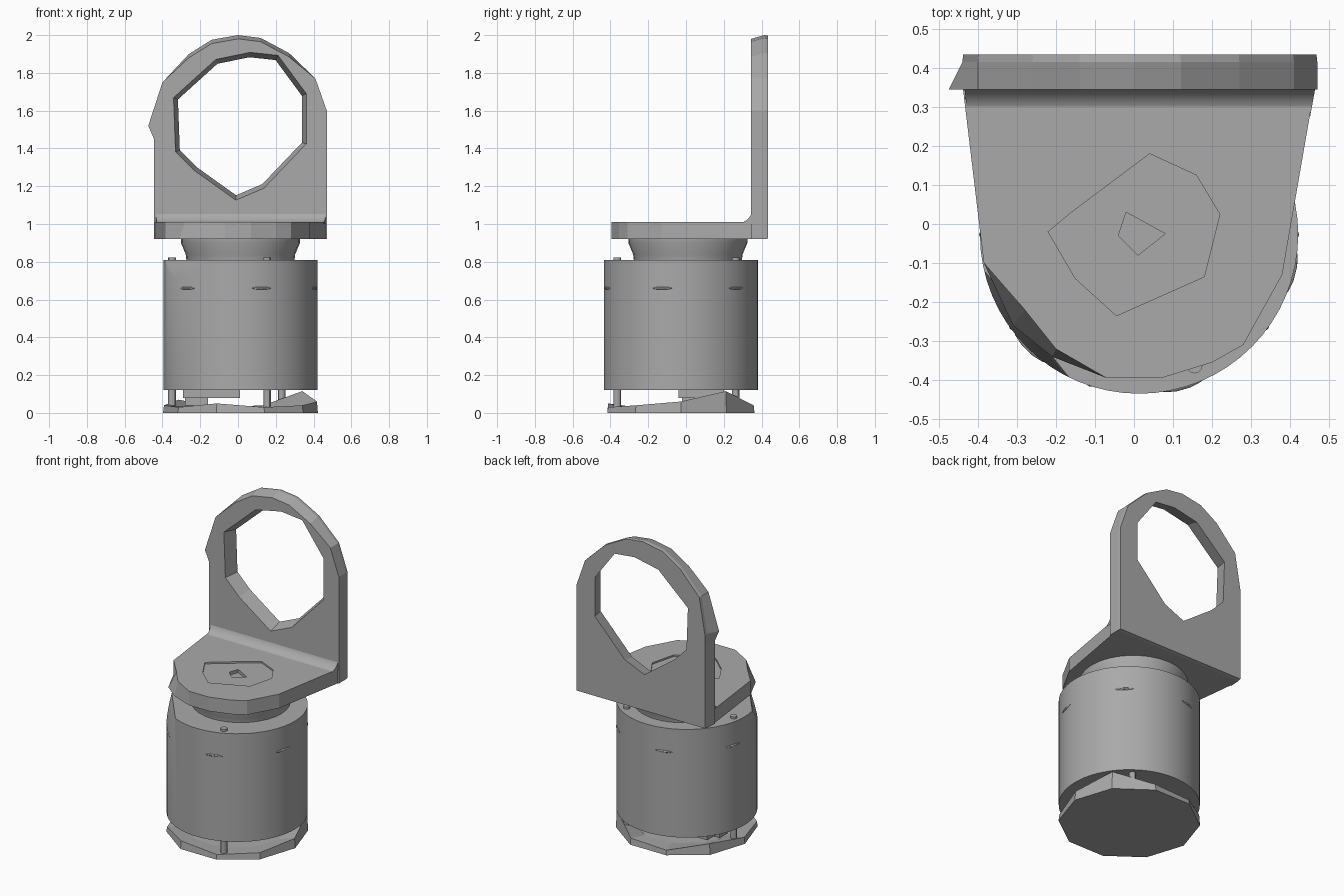
import bpy, bmesh
from math import cos, sin, pi, radians
from mathutils import Vector

default_cube = bpy.data.objects.get("Cube")
if default_cube:
    bpy.data.objects.remove(default_cube, do_unlink=True)

grey = bpy.data.materials.new("Plain grey")
grey.use_nodes = True
GREY_VALUE = (0.4, 0.4, 0.4, 1)
grey.diffuse_color = GREY_VALUE
grey.node_tree.nodes["Principled BSDF"].inputs["Base Color"].default_value = GREY_VALUE

AXIS_X, AXIS_Y = 0.013, -0.027


def finish(name, bm, smooth=False):
    """Turn a bmesh into a grey object."""
    bmesh.ops.recalc_face_normals(bm, faces=bm.faces)
    mesh = bpy.data.meshes.new(name)
    bm.to_mesh(mesh)
    bm.free()
    mesh.materials.append(grey)
    obj = bpy.data.objects.new(name, mesh)
    bpy.context.collection.objects.link(obj)
    if smooth:
        bpy.ops.object.select_all(action="DESELECT")
        obj.select_set(True)
        bpy.context.view_layer.objects.active = obj
        bpy.ops.object.shade_smooth_by_angle(angle=radians(30))
    return obj


def loft_bm(loops):
    """Bridge loops of equal length and cap both ends."""
    bm = bmesh.new()
    rows = [[bm.verts.new(p) for p in loop] for loop in loops]
    for low, high in zip(rows, rows[1:]):
        for i in range(len(low)):
            j = (i + 1) % len(low)
            bm.faces.new((low[i], low[j], high[j], high[i]))
    bm.faces.new(rows[0])
    bm.faces.new(rows[-1])
    return bm


def loft(name, loops, smooth=False):
    return finish(name, loft_bm(loops), smooth)


def circle(radius, z, sides, x=AXIS_X, y=AXIS_Y, turn=0.0):
    steps = [turn + 2 * pi * i / sides for i in range(sides)]
    return [(x + radius * cos(a), y + radius * sin(a), z) for a in steps]


def lathe(name, profile, sides, smooth=False, **place):
    return loft(name, [circle(r, z, sides, **place) for r, z in profile], smooth)


def flat(points, z):
    return [(x, y, z) for x, y in points]


def upright(points, y, grow=1.0, centre=(0.01, 1.52)):
    cx, cz = centre
    return [(cx + (x - cx) * grow, y, cz + (z - cz) * grow) for x, z in points]


def cut(target, cutter):
    """Subtract the cutter, then throw it away."""
    cutter.hide_render = True
    mod = target.modifiers.new("cut", "BOOLEAN")
    mod.operation = "DIFFERENCE"
    mod.solver = "EXACT"
    mod.object = cutter
    bpy.ops.object.select_all(action="DESELECT")
    bpy.context.view_layer.objects.active = target
    target.select_set(True)
    bpy.ops.object.modifier_apply(modifier=mod.name)
    bpy.data.objects.remove(cutter, do_unlink=True)


# Base: faceted plate with uneven raised rim
base_sides = 10
rim = [0.06, 0.115, 0.04, 0.03, 0.07, 0.04, 0.03, 0.05, 0.03, 0.04]
floor = circle(0.41, 0, base_sides)
top = [(x, y, z) for (x, y, _), z in zip(circle(0.405, 0, base_sides), rim)]
inner = circle(0.3, 0.03, base_sides)
loft("base_plate", [floor, top, inner])

# Body: smooth motor housing with one chipped upper corner
body = loft_bm([circle(0.408, z, 64) for z in (0.12, 0.81)])
outward = Vector((-0.78, -0.62, 0))
chip_point = Vector((AXIS_X, AXIS_Y, 0.7)) + outward * 0.408
bmesh.ops.bisect_plane(body, geom=body.verts[:] + body.edges[:] + body.faces[:],
                       plane_co=chip_point, plane_no=outward * 0.11 + Vector((0, 0, 0.038)),
                       clear_outer=True)
bmesh.ops.holes_fill(body, edges=[e for e in body.edges if e.is_boundary], sides=0)
finish("motor_body", body, smooth=True)

# Slim slots around the body
for i in range(6):
    angle = radians(-74 + 60 * i)
    bm = bmesh.new()
    bmesh.ops.create_icosphere(bm, subdivisions=2, radius=1)
    for v in bm.verts:
        x, y, z = v.co.x * 0.012, v.co.y * 0.06, v.co.z * 0.009
        r = 0.402 + x - y * y
        v.co = (AXIS_X + r * cos(angle) - y * sin(angle),
                AXIS_Y + r * sin(angle) + y * cos(angle), 0.66 + z)
    finish(f"body_slot_{i}", bm)

# Posts between base and body, with heads above the body
for i in range(3):
    angle = radians(-67 + 120 * i)
    spot = dict(x=AXIS_X + 0.365 * cos(angle), y=AXIS_Y + 0.365 * sin(angle))
    lathe(f"post_{i}", [(0.02, 0.02), (0.02, 0.14)], 12, True, **spot)
    lathe(f"post_head_{i}", [(0.02, 0.8), (0.02, 0.823)], 12, True, **spot)

# Connector with pins under the body
for name, size, centre in (("connector", (0.3, 0.24, 0.04), (-0.14, 0.08, 0.1)),
                           ("connector_plug", (0.12, 0.08, 0.05), (-0.22, 0.02, 0.065))):
    bm = bmesh.new()
    bmesh.ops.create_cube(bm, size=1)
    for v in bm.verts:
        v.co = Vector(centre) + v.co * Vector(size)
    finish(name, bm)

# Neck
lathe("neck", [(0.285, 0.8), (0.29, 0.84), (0.315, 0.9), (0.315, 0.93)], 32, True, y=0.01)

# Bracket foot: rounded tongue with a shallow recess
foot_outline = [(-0.44, 0.36), (-0.385, -0.1), (-0.31, -0.26), (-0.21, -0.34),
                (-0.07, -0.395), (0.07, -0.395), (0.2, -0.355), (0.28, -0.31),
                (0.38, -0.13), (0.465, 0.36)]
foot_top = list(foot_outline)
foot_top[2], foot_top[3] = (-0.28, -0.22), (-0.2, -0.32)
foot = loft("bracket_foot", [flat(foot_outline, 0.92), flat(foot_top, 1.01)])
recess = [(0.04, 0.18), (-0.16, 0.03), (-0.22, -0.02), (-0.15, -0.14),
          (-0.045, -0.235), (0.18, -0.135), (0.22, 0.025), (0.16, 0.125)]
cut(foot, loft("recess_cutter", [flat(recess, 1.0), flat(recess, 1.1)]))
slot = [(-0.04, -0.03), (0.01, -0.08), (0.08, -0.025), (-0.02, 0.03)]
cut(foot, loft("slot_cutter", [flat(slot, 0.98), flat(slot, 1.1)]))

# Bracket upright: arched plate with a faceted opening
arch = [(-0.445, 0.92), (-0.445, 1.45), (-0.475, 1.52), (-0.4, 1.75), (-0.26, 1.9),
        (-0.14, 1.975), (0, 2), (0.12, 1.985), (0.27, 1.905), (0.41, 1.77),
        (0.47, 1.6), (0.47, 0.92)]
front_arch = [(x, z - 0.02 * (z > 1.8)) for x, z in arch]
back_arch = [(max(x, -0.44), z) for x, z in arch]
plate = loft("bracket_upright", [upright(front_arch, 0.345), upright(back_arch, 0.415),
                                 upright(back_arch, 0.435, 0.995)])
hole = [(-0.32, 1.66), (-0.11, 1.85), (0.06, 1.885), (0.2, 1.87), (0.34, 1.68),
        (0.34, 1.43), (0.13, 1.21), (-0.01, 1.15), (-0.22, 1.3), (-0.31, 1.39)]
cut(plate, loft("hole_cutter", [upright(hole, 0.3, 1.1), upright(hole, 0.44, 0.99)]))

# Fillet where foot meets upright
radius = 0.075
arc = [(0.35 - radius + radius * sin(a), 1.005 + radius - radius * cos(a))
       for a in (pi / 2 * i / 8 for i in range(9))] + [(0.36, 1.0)]
loft("bracket_fillet", [[(-0.435 + (0.35 - y) * 0.12, y, z) for y, z in arc],
                        [(0.465 - (0.35 - y) * 0.18, y, z) for y, z in arc]], smooth=True)
